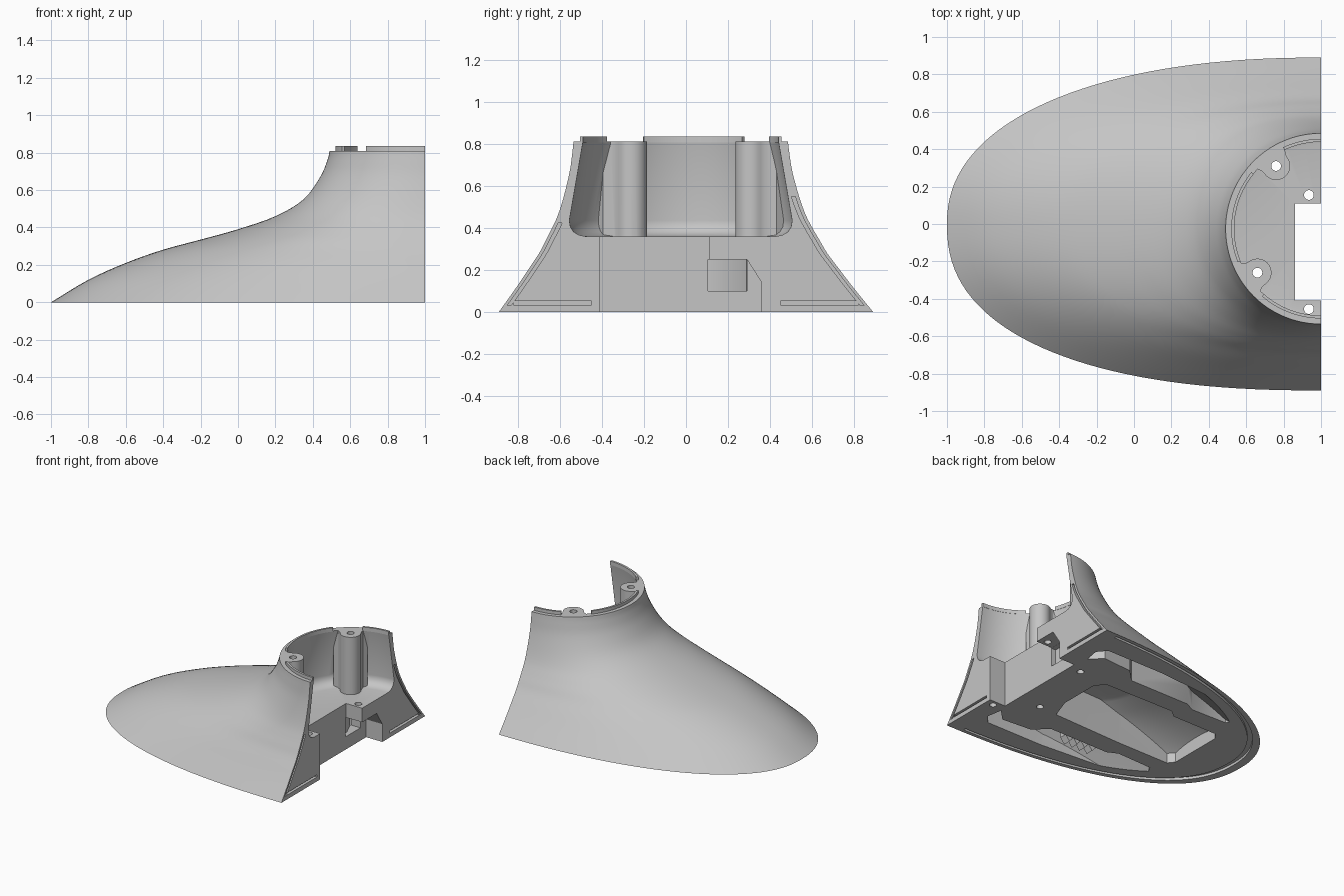
import bpy, bmesh, math
from mathutils import Vector, Matrix

cube = bpy.data.objects.get("Cube")
if cube:
    bpy.data.objects.remove(cube, do_unlink=True)

grey = bpy.data.materials.new("plain grey")
grey.use_nodes = True
grey.diffuse_color = (0.56, 0.56, 0.56, 1)
grey.node_tree.nodes["Principled BSDF"].inputs["Base Color"].default_value = (0.56, 0.56, 0.56, 1)

CX, CY, RIM, TOP = 1.0, -0.025, 0.51, 0.81


def add(name, bm):
    bmesh.ops.recalc_face_normals(bm, faces=bm.faces)
    mesh = bpy.data.meshes.new(name)
    bm.to_mesh(mesh)
    bm.free()
    obj = bpy.data.objects.new(name, mesh)
    bpy.context.collection.objects.link(obj)
    mesh.materials.append(grey)
    return obj


def prism(name, pts, lo, hi, axis="z"):
    """Extrude a flat outline: (x, y) along z, or (y, z) along x."""
    bm = bmesh.new()
    place = (lambda p, d: (p[0], p[1], d)) if axis == "z" else (lambda p, d: (d, p[0], p[1]))
    ends = [[bm.verts.new(place(p, d)) for p in pts] for d in (lo, hi)]
    for ring in ends:
        bm.faces.new(ring)
    for i in range(len(pts)):
        j = (i + 1) % len(pts)
        bm.faces.new((ends[0][i], ends[0][j], ends[1][j], ends[1][i]))
    return add(name, bm)


def rect(a0, a1, b0, b1):
    return [(a0, b0), (a1, b0), (a1, b1), (a0, b1)]


def disc(x, y, r, n=32):
    return [(x + r * math.cos(i * math.tau / n), y + r * math.sin(i * math.tau / n)) for i in range(n)]


def combine(target, tool, op="DIFFERENCE"):
    mod = target.modifiers.new(op.title(), "BOOLEAN")
    mod.operation, mod.object, mod.solver = op, tool, "EXACT"
    bpy.context.view_layer.objects.active = target
    bpy.ops.object.modifier_apply(modifier=mod.name)
    bpy.data.objects.remove(tool, do_unlink=True)


# Flank profile: height, inward travel at the sides, inward travel at the nose
KEYS = [(0, 0, 0), (.12, .24, .134), (.21, .41, .268), (.28, .54, .40), (.335, .62, .537),
        (.39, .70, .67), (.46, .79, .805), (.55, .87, .906), (.67, .95, .966), (.76, .985, .992), (TOP, 1, 1)]


def smooth_levels(keys, steps=4):
    k = [Vector(p) for p in keys]
    k = [2 * k[0] - k[1]] + k + [2 * k[-1] - k[-2]]
    out = []
    for a, b, c, d in zip(k, k[1:], k[2:], k[3:]):
        for s in range(steps):
            t = s / steps
            out.append(.5 * (2 * b + (c - a) * t + (2 * a - 5 * b + 4 * c - d) * t * t
                             + (3 * b - a - 3 * c + d) * t ** 3))
    return out + [k[-2]]


LEVELS = smooth_levels(KEYS)
COLS = 72
ANGLES = [math.pi * (i / COLS - .5) for i in range(COLS + 1)]


def base_point(t, scale=1.0):
    p = 2 / (2.35 if t < 0 else 2.22)
    y = math.copysign(.89 * abs(math.sin(t)) ** p, t)
    return CX - 2 * scale * max(math.cos(t), 0) ** p, y * scale


def flank(t, level):
    z, side, nose = level
    c = max(math.cos(t), 0)
    w = c ** 2
    h = side * (1 - w) + nose * w
    bx, by = base_point(t)
    rx, ry = CX - RIM * c, CY + RIM * math.sin(t)
    return bx + (rx - bx) * h, by + (ry - by) * h, z


def fairing(name):
    bm = bmesh.new()
    grid = [[bm.verts.new(flank(t, lv)) for lv in LEVELS] for t in ANGLES]
    for a, b in zip(grid, grid[1:]):
        for i in range(len(LEVELS) - 1):
            bm.faces.new((a[i], b[i], b[i + 1], a[i + 1]))
    bm.faces.new([c[0] for c in grid])
    bm.faces.new([c[-1] for c in grid])
    bm.faces.new(grid[0] + grid[-1][::-1])
    return add(name, bm)


body = fairing("fairing_body")

# Round bowl, slightly wider at its floor, with two screw columns left standing
BOWL = [(0, .36), (.455, .36), (.485, .366), (.51, .382), (.525, .405), (.53, .435), (.465, TOP), (.45, .9), (0, .9)]
bm = bmesh.new()
ring = [bm.verts.new((CX + r, CY, z)) for r, z in BOWL]
edges = [bm.edges.new(e) for e in zip(ring, ring[1:])]
bmesh.ops.spin(bm, geom=ring + edges, cent=(CX, CY, 0), axis=(0, 0, 1), angle=math.tau, steps=96)
bmesh.ops.remove_doubles(bm, verts=bm.verts, dist=1e-4)
bowl = add("bowl_cutter", bm)
BOSSES = [(.76, .31), (.66, -.26)]
for x, y in BOSSES:
    out = Vector((x - CX, y - CY)).normalized()
    side = Vector((-out.y, out.x))
    c = Vector((x, y))
    arc = [c + .075 * (side * math.cos(a) - out * math.sin(a))
           for a in (math.pi * i / 16 for i in range(17))]
    # short flared root that blends the column into the wall
    root = [(.077, .02), (.09, .045), (.12, .062), (.12, .3)]
    web = [c - side * s + out * o for s, o in root] + [c + side * s + out * o for s, o in root[::-1]]
    combine(bowl, prism("column", arc + web, .3, 1.0))
combine(body, bowl)

# Cable notch, angled recess and nut pocket in the flat mating face
combine(body, prism("notch", rect(.86, 1.1, -.41, .11), -.1, .5))
combine(body, prism("recess", [(.1, -.05), (.36, -.05), (.36, .14), (.29, .25), (.1, .25)], .86, 1.1, "x"))
combine(body, prism("nut_pocket", [(1.1, .105), (.82, .105), (.82, .18), (.77, .29), (1.1, .29)], .1, .249))

# Screw bores
for x, y in BOSSES + [(.935, -.455)]:
    combine(body, prism("bore", disc(x, y, .026), -.1, 1))
combine(body, prism("bore", disc(.935, .155, .026), .2, .5))

# Seal grooves in the mating face
for sign, top in ((-1, .44), (1, .57)):
    edge = [flank(sign * math.pi / 2, lv) for lv in LEVELS if .03 < lv[0] < top]
    strip = [(y - sign * .018, z) for _, y, z in edge] + [(y - sign * .036, z) for _, y, z in edge[::-1]]
    combine(body, prism("edge_groove", strip, .975, 1.05, "x"))
    combine(body, prism("foot_groove", rect(*sorted((sign * .45, sign * .82)), .034, .052), .975, 1.05, "x"))

# Perimeter groove underneath, closed before the mating face
outer = [base_point(t, .968) for t in ANGLES]
inner = [base_point(t, .946) for t in ANGLES[::-1]]
loop = [p for p in outer + inner if p[0] < .95]
combine(body, prism("rim_groove", loop, -.05, .02))

# Hollow pockets underneath, following the skin at a set thickness
CENTRE = [(.5, -.27), (.56, -.1), (.56, .22), (.5, .29), (-.1, .3), (-.16, .25), (-.55, .25),
          (-.59, .2), (-.59, -.24), (-.55, -.29), (-.1, -.29)]
SIDE = [(.84, .48), (.86, .6), (.8, .67), (.3, .67), (-.2, .63), (-.46, .55), (-.54, .49), (-.5, .42),
        (-.2, .41), (-.12, .45), (.4, .45), (.5, .55), (.75, .57)]
for pts, height in ((CENTRE, .29), (SIDE, .3), ([(x, -y) for x, y in SIDE], .3)):
    pocket = prism("pocket", pts, -.1, height)
    lining = fairing("lining")
    lining.data.transform(Matrix.Translation((CX * .08, 0, -.04)) @ Matrix.Diagonal((.92, .92, .92, 1)))
    combine(pocket, lining, "INTERSECT")
    combine(body, pocket)

# Toothed cable clamp in the right-hand pocket
teeth = [(.26, .16), (-.02, .16), (-.02, .05)]
for i in range(4):
    teeth += [(.015 + i * .07, .015), (.05 + i * .07, .06)]
clamp = prism("cable_clamp", teeth, -.03, .03, "x")
clamp.data.transform(Matrix.Translation((-.06, -.55, 0)) @ Matrix.Rotation(-math.pi / 2, 4, "Z"))

# Raised locating lip around the rim, broken at the columns
for n, (a, b) in enumerate(((-90, -49), (-22, 39), (65, 90))):
    turn = [math.radians(a + (b - a) * i / 24) for i in range(25)]
    arc = [(CX - .48 * math.cos(t), CY + .48 * math.sin(t)) for t in turn]
    arc += [(CX - .464 * math.cos(t), CY + .464 * math.sin(t)) for t in turn[::-1]]
    prism("rim_lip_%d" % (n + 1), arc, TOP - .005, .835)

# Smooth skin with crisp edges
bpy.ops.object.select_all(action="DESELECT")
for obj in bpy.context.collection.objects:
    if obj.type == "MESH":
        obj.select_set(True)
bpy.context.view_layer.objects.active = body
bpy.ops.object.shade_smooth_by_angle(angle=math.radians(32))
